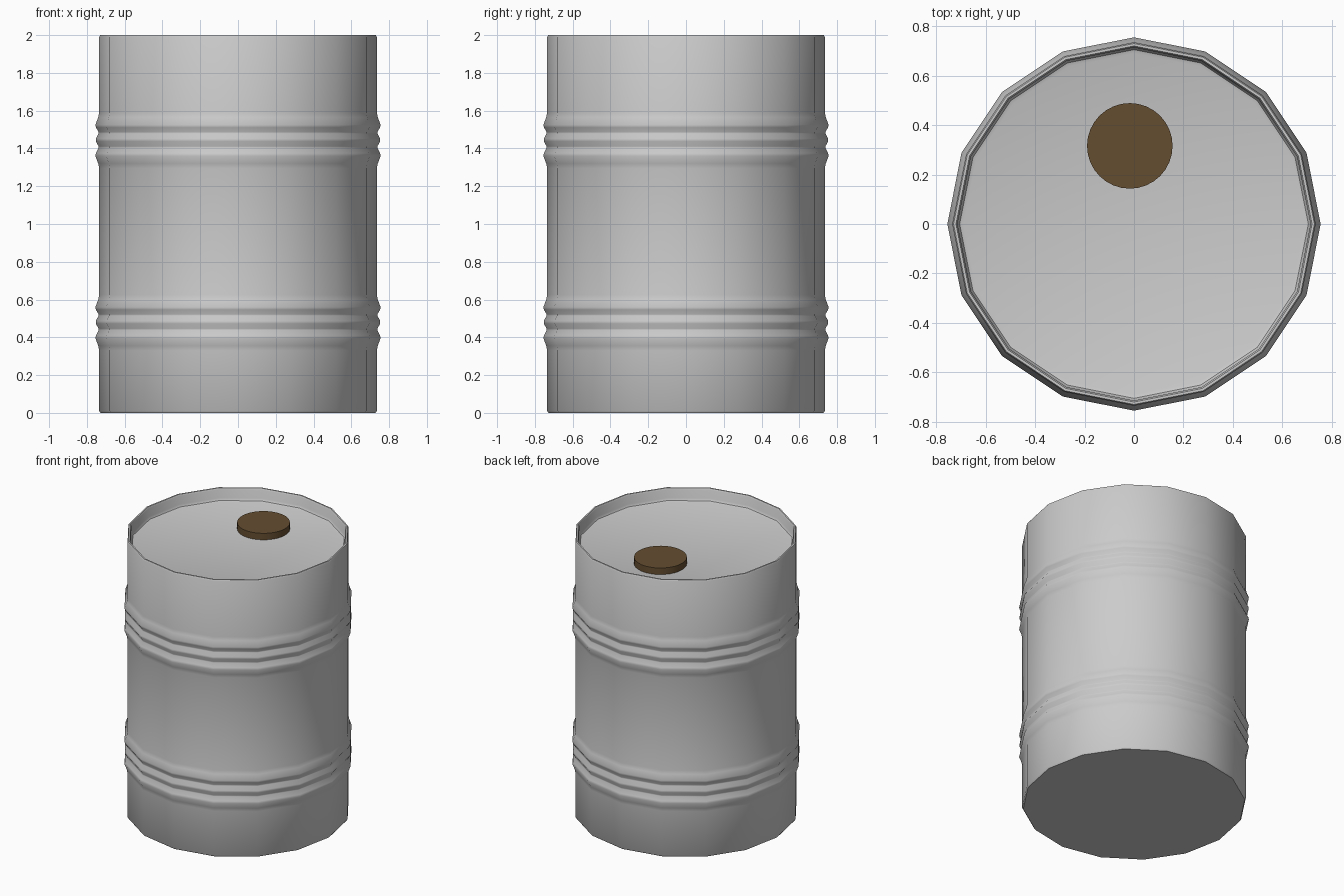
import bpy, bmesh, math

if "Cube" in bpy.data.objects:
    bpy.data.objects.remove(bpy.data.objects["Cube"])

def finish(name, bm, angle):
    bmesh.ops.recalc_face_normals(bm, faces=bm.faces)
    me = bpy.data.meshes.new(name)
    bm.to_mesh(me)
    bm.free()
    ob = bpy.data.objects.new(name, me)
    bpy.context.collection.objects.link(ob)
    bpy.ops.object.select_all(action='DESELECT')
    ob.select_set(True)
    bpy.context.view_layer.objects.active = ob
    bpy.ops.object.shade_smooth_by_angle(angle=math.radians(angle))
    return ob

def lathe(name, profile, sides, angle, centre=(0, 0)):
    """Revolve (radius, z) points and cap both ends with flat polygons."""
    bm = bmesh.new()
    rings = []
    for r, z in profile:
        rings.append([bm.verts.new((centre[0] + r * math.cos(2 * math.pi * i / sides),
                                    centre[1] + r * math.sin(2 * math.pi * i / sides), z))
                      for i in range(sides)])
    for a, b in zip(rings, rings[1:]):
        for i in range(sides):
            j = (i + 1) % sides
            bm.faces.new((a[i], a[j], b[j], b[i]))
    bm.faces.new(rings[0][::-1])
    bm.faces.new(rings[-1])
    return finish(name, bm, angle)

# Triple rolling hoop, as (radius, height offset) from its middle crest
BODY = 0.735
hoop = [(BODY, -0.15), (0.74, -0.125), (0.755, -0.085), (0.752, -0.07), (0.738, -0.042),
        (0.738, -0.034), (0.753, -0.007), (0.753, 0.007), (0.738, 0.034), (0.738, 0.042),
        (0.752, 0.066), (0.755, 0.08), (0.74, 0.12), (BODY, 0.145)]

# Drum: flat base, two hoops, rolled rim and recessed lid
profile = [(0.728, 0), (BODY, 0.01)]
for z in (0.48, 1.445):
    profile += [(r, z + dz) for r, dz in hoop]
profile += [(BODY, 1.99), (0.73, 2.0), (0.72, 2.0), (0.714, 1.99),
            (0.714, 1.93), (0.705, 1.915), (0.69, 1.91)]
lathe("drum_body", profile, 16, 40)

# Brown filler cap
cap = lathe("filler_cap", [(0.173, 1.905), (0.173, 1.957)], 32, 30, (-0.017, 0.316))
mat = bpy.data.materials.new("cap_brown")
mat.diffuse_color = (0.13, 0.075, 0.03, 1)
mat.use_nodes = True
mat.node_tree.nodes["Principled BSDF"].inputs["Base Color"].default_value = mat.diffuse_color
cap.data.materials.append(mat)
